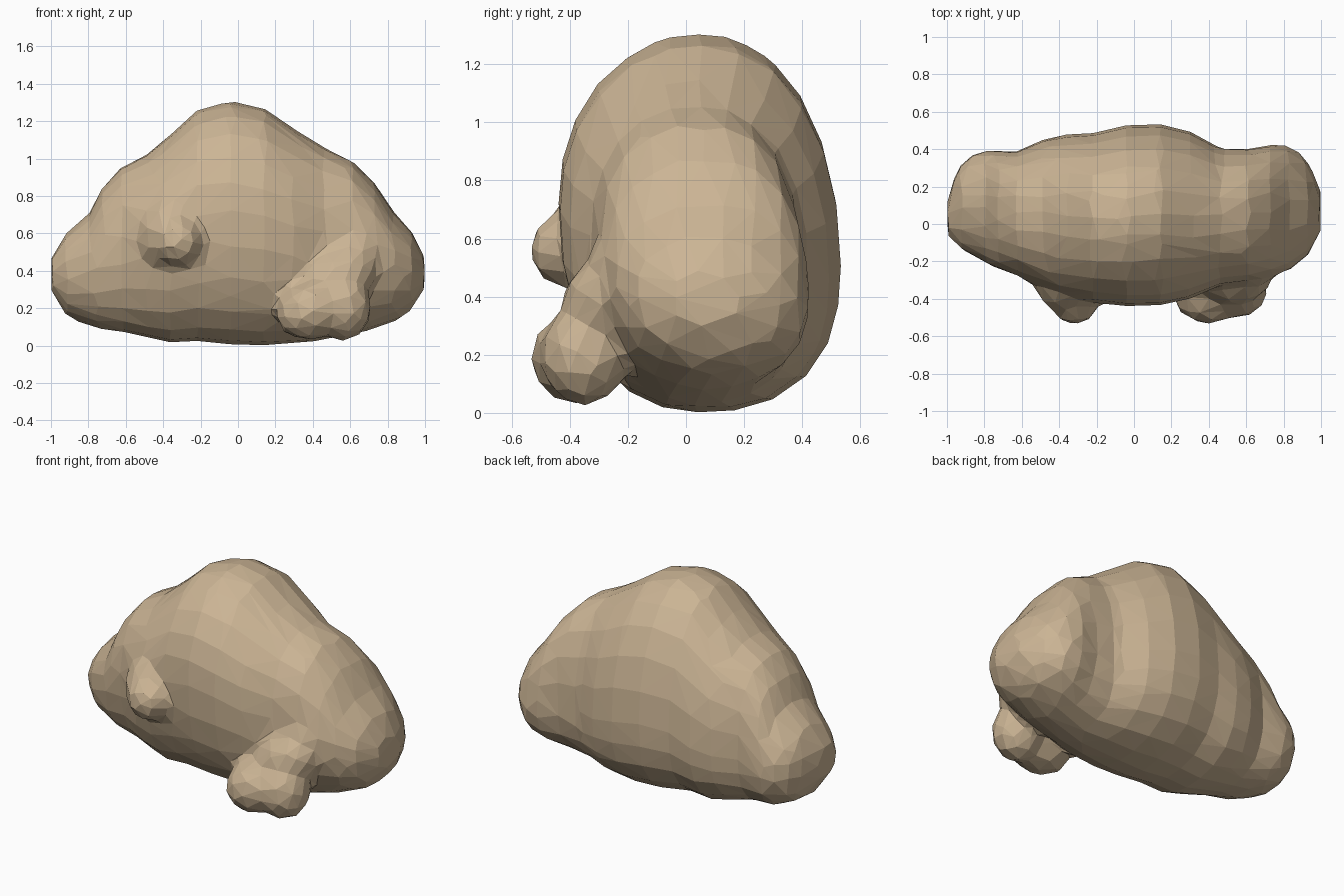
import bpy, bmesh, math
from mathutils import Matrix, Vector

if "Cube" in bpy.data.objects:
    bpy.data.objects.remove(bpy.data.objects["Cube"])

SIDES = 24

stone = bpy.data.materials.new("tan stone")
stone.diffuse_color = (0.60, 0.46, 0.30, 1)
stone.use_nodes = True
stone.node_tree.nodes["Principled BSDF"].inputs["Base Color"].default_value = stone.diffuse_color

# Rock body: cross-sections along x (x, bottom, top, front y, back y)
SECTIONS = [
    (-1.00, .29, .47, -.06, .12), (-.92, .16, .60, -.14, .32),
    (-.79, .105, .71, -.21, .39), (-.73, .085, .84, -.24, .39),
    (-.63, .075, .95, -.27, .385), (-.49, .045, 1.02, -.35, .45),
    (-.36, .015, 1.13, -.40, .48), (-.22, .025, 1.26, -.42, .485),
    (-.04, .005, 1.31, -.44, .53), (.14, .00, 1.27, -.435, .535),
    (.30, .01, 1.16, -.40, .495), (.46, .03, 1.06, -.33, .405),
    (.61, .06, .99, -.30, .40), (.73, .09, .87, -.28, .425),
    (.83, .14, .72, -.25, .42), (.93, .20, .61, -.17, .32),
    (1.00, .31, .47, -.04, .18)]


def section_ring(bm, x, z0, z1, yf, yb):
    # the front bulges high and the back bulges low
    h = z1 - z0
    zf, zk = z0 + h * .55, z0 + h * .40
    ym = (yf + yb) / 2
    shoulder = math.exp(-((abs(x) - .62) / .15) ** 2)
    ring = []
    for i in range(SIDES):
        a = 2 * math.pi * i / SIDES
        c, s = math.cos(a), math.sin(a)
        p = 2.1 + .4 * shoulder if s > 0 else (2.5 if c > 0 else 2.2)
        k = (abs(c) ** p + abs(s) ** p) ** (-1 / p)
        c, s = c * k, s * k
        zm = zf + (zk - zf) * (c + 1) / 2
        z = zm + s * ((z1 - zm) if s > 0 else (zm - z0))
        ring.append(bm.verts.new((x, ym + c * (yb - yf) / 2, z)))
    return ring


bm = bmesh.new()
rings = [section_ring(bm, *s) for s in SECTIONS]
for a, b in zip(rings, rings[1:]):
    for i in range(SIDES):
        j = (i + 1) % SIDES
        bm.faces.new((a[i], a[j], b[j], b[i]))
bm.faces.new(rings[0])
bm.faces.new(rings[-1])


# Lumps: ellipsoids sunk into the body
def lump(center, radii, tilt=0.0):
    m = (Matrix.Translation(Vector(center)) @ Matrix.Rotation(tilt, 4, 'Y')
         @ Matrix.Diagonal((*radii, 1)))
    bmesh.ops.create_icosphere(bm, subdivisions=3, radius=1, matrix=m)


lump((.60, -.15, .48), (.22, .19, .20), -.5)      # ridge down the right side
lump((.53, -.25, .36), (.23, .18, .17), -.5)      # middle of the ridge
lump((.40, -.37, .19), (.20, .165, .155), -.35)   # rounded foot of the ridge
lump((.56, -.35, .20), (.155, .15, .175))         # outer side of the foot
lump((-.37, -.33, .60), (.15, .14, .19), .3)      # front left lump
lump((-.32, -.41, .56), (.13, .13, .13))          # its blunt tip
lump((-.79, .11, .38), (.20, .285, .27))          # left end lobe
lump((.78, .10, .39), (.215, .325, .275))         # right end lobe

bmesh.ops.recalc_face_normals(bm, faces=bm.faces)
mesh = bpy.data.meshes.new("rock")
bm.to_mesh(mesh)
bm.free()
mesh.materials.append(stone)
rock = bpy.data.objects.new("rock", mesh)
bpy.context.collection.objects.link(rock)

# Fuse, soften and reduce to coarse flat facets
remesh = rock.modifiers.new("fuse", 'REMESH')
remesh.mode = 'VOXEL'
remesh.voxel_size = .03
soften = rock.modifiers.new("soften", 'SMOOTH')
soften.factor = .5
soften.iterations = 6
reduce = rock.modifiers.new("facets", 'DECIMATE')
reduce.ratio = .045
